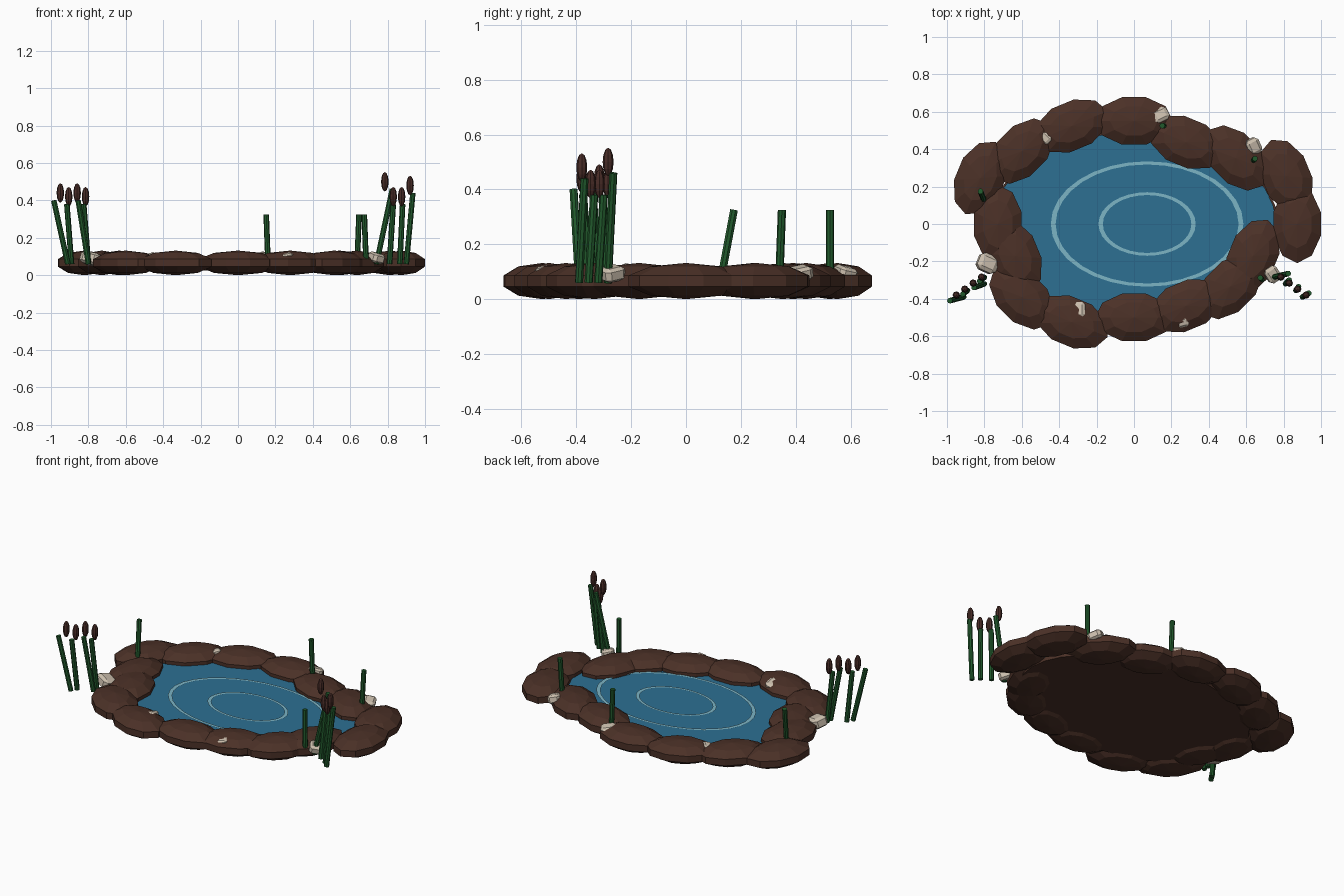
import bpy, bmesh, math
from mathutils import Matrix, Vector

cube = bpy.data.objects.get("Cube")
if cube:
    bpy.data.objects.remove(cube, do_unlink=True)


def material(name, red, green, blue):
    mat = bpy.data.materials.new(name)
    mat.use_nodes = True
    color = (red, green, blue, 1)
    mat.diffuse_color = color
    mat.node_tree.nodes["Principled BSDF"].inputs["Base Color"].default_value = color
    return mat


earth = material("earth brown", 0.07, 0.03, 0.02)
water = material("water blue", 0.026, 0.16, 0.29)
foam = material("ripple pale blue", 0.2, 0.46, 0.56)
leaf = material("reed green", 0.015, 0.1, 0.025)
seed = material("seed head brown", 0.065, 0.025, 0.02)
pale = material("pale stone", 0.6, 0.52, 0.42)

# The bank follows an ellipse divided into equal steps
half_width, half_depth, steps = 0.8, 0.52, 16
far, wide, out, mid, near, close = 1.13, 1.09, 1.06, 0.96, 0.91, 0.86


def rim(step, reach, z):
    angle = math.tau * step / steps
    return Vector((half_width * reach * math.cos(angle),
                   half_depth * reach * math.sin(angle), z))


def finish(name, mat, scale=(1, 1, 1), rotation=(0, 0, 0)):
    part = bpy.context.object
    part.name = name
    part.scale = scale
    part.rotation_euler = rotation
    part.data.materials.append(mat)
    return part


def add_disc(name, mat, bottom, top, size_x, size_y):
    bpy.ops.mesh.primitive_cylinder_add(vertices=32, radius=1, depth=1,
                                        location=(0, 0, (top + bottom) / 2))
    finish(name, mat, (size_x, size_y, top - bottom))


def add_ring(name, size_x, size_y, hole, z):
    bm = bmesh.new()
    for radius in (1, hole):
        bmesh.ops.create_circle(bm, segments=32, radius=radius)
    bmesh.ops.bridge_loops(bm, edges=bm.edges[:])
    bmesh.ops.transform(bm, matrix=Matrix.Diagonal((size_x, size_y, 1, 1)), verts=bm.verts)
    bmesh.ops.recalc_face_normals(bm, faces=bm.faces)
    if bm.faces[:][0].normal.z < 0:
        bmesh.ops.reverse_faces(bm, faces=bm.faces)
    mesh = bpy.data.meshes.new(name)
    bm.to_mesh(mesh)
    bm.free()
    mesh.materials.append(foam)
    ring = bpy.data.objects.new(name, mesh)
    ring.location = (0.07, 0, z)
    bpy.context.collection.objects.link(ring)


def add_stalk(name, base, tip):
    line = tip - base
    bpy.ops.mesh.primitive_cylinder_add(vertices=8, radius=0.015, depth=line.length,
                                        location=(base + tip) / 2)
    finish(name, leaf, rotation=line.to_track_quat('Z', 'Y').to_euler())


def add_seed_head(name, position):
    bpy.ops.mesh.primitive_uv_sphere_add(segments=8, ring_count=6, radius=1,
                                         location=position)
    finish(name, seed, (0.02, 0.02, 0.052))


# Pond bed, water and flat ripples
add_disc("pond_bed", earth, 0.025, 0.05, 0.77, 0.5)
add_disc("water", water, 0.05, 0.065, 0.76, 0.49)
add_ring("outer_ripple", 0.515, 0.335, 0.95, 0.07)
add_ring("inner_ripple", 0.26, 0.17, 0.91, 0.07)

# Earth bank: flattened mounds, some pushed out, pulled in or slid along
reaches = [wide, far, mid, near, out, wide, out, far,
           near, close, out, wide, mid, near, near, close]
slide = {1: 0.15, 7: -0.1}
for step, reach in enumerate(reaches):
    bpy.ops.mesh.primitive_uv_sphere_add(
        segments=10, ring_count=5, radius=1,
        location=rim(step + slide.get(step, 0), reach, 0.066))
    finish(f"bank_mound_{step}", earth, (0.14, 0.22, 0.066),
           (0, 0, math.tau * step / steps))

# Pale stones half buried in the bank
big, medium, small = 0.055, 0.043, 0.03
stones = [(9, out, big), (14.7, out, medium), (2, far, medium), (3.6, far, medium),
          (11, mid, medium), (12.8, out, small), (5.5, out, small)]
for step, reach, size in stones:
    bpy.ops.mesh.primitive_cube_add(size=2, location=rim(step, reach, 0.115 - size / 2))
    stone = finish("stone", pale, (size, size * 0.85, size * 0.6), (0.2, -0.2, step))
    bevel = stone.modifiers.new("chipped edges", 'BEVEL')
    bevel.width, bevel.segments = 0.4, 1

# Reed clumps: four stalks in a row as foot, outward lean and head height
clumps = [("left", 1, [(0.9, 0.035, 0.48), (0.865, 0.015, 0.42),
                       (0.81, 0.02, 0.42), (0.74, 0.085, 0.5)]),
          ("right", -1, [(0.91, 0.075, 0.44), (0.89, 0.025, 0.42),
                         (0.8, 0.055, 0.44), (0.8, 0.025, 0.42)])]
for name, side, stalks in clumps:
    for i, (foot, lean, height) in enumerate(stalks):
        base = Vector((side * foot, 0.035 * i - 0.39, 0.06))
        tip = base + Vector((side * lean, side * 0.02, height - 0.1))
        add_stalk(f"{name}_reed_{i}", base, tip)
        head_x = side * (0.935 - 0.045 * i) - 0.015
        add_seed_head(f"{name}_seed_head_{i}", (head_x, 0.032 * i - 0.38, height))

# Single short reeds around the bank
for step, lean_x, lean_y in ((3.5, -0.01, 0), (1.75, 0.01, 0.01),
                             (14.5, -0.01, 0.01), (7.4, -0.02, 0.05)):
    base = rim(step, 1.03, 0.06)
    add_stalk("short_reed", base, base + Vector((lean_x, lean_y, 0.265)))
